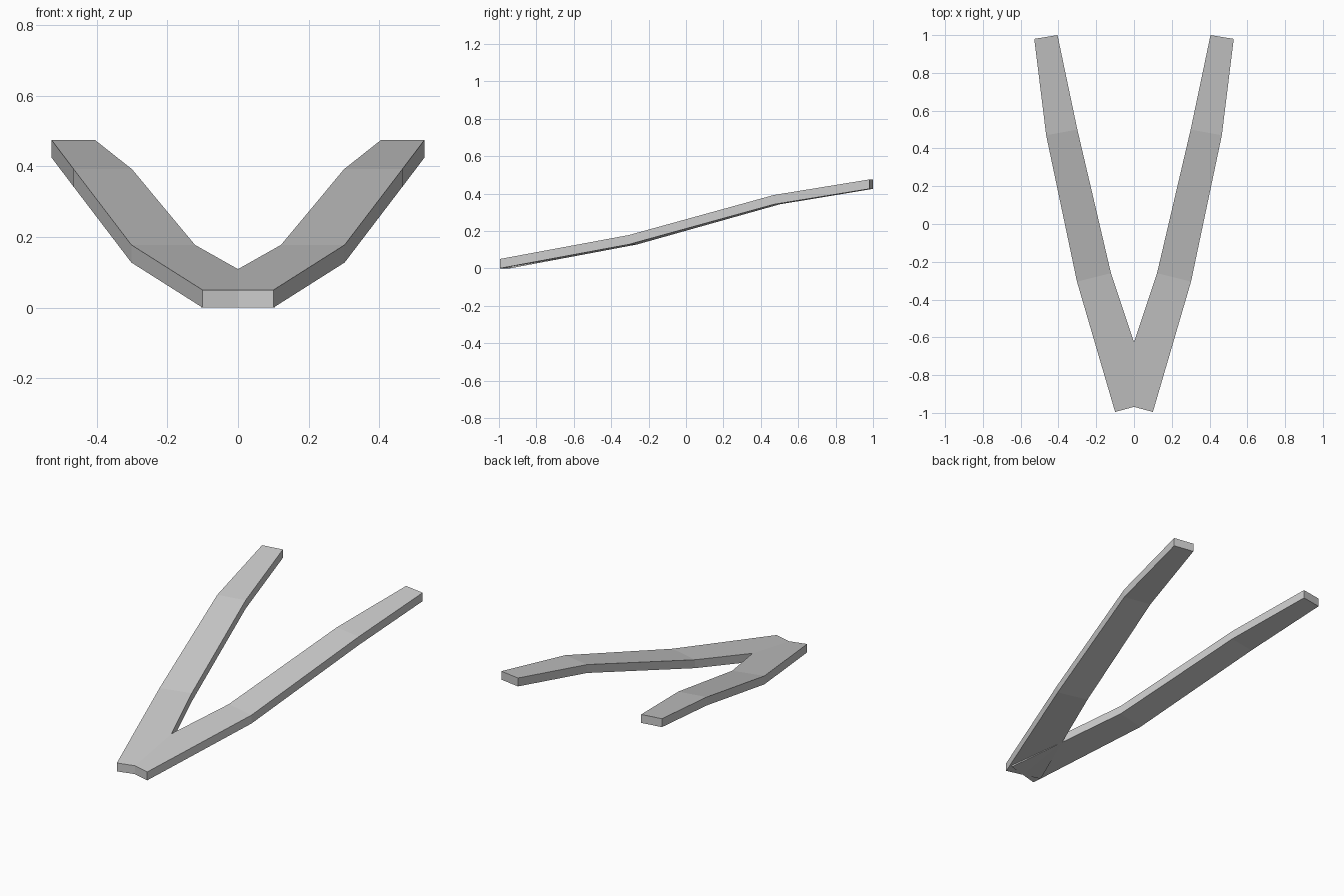
import bpy
import bmesh

cube = bpy.data.objects.get("Cube")
if cube:
    bpy.data.objects.remove(cube, do_unlink=True)

# Single plain grey material
grey = bpy.data.materials.new("light grey")
grey.use_nodes = True
colour = (0.6, 0.6, 0.6, 1)
grey.diffuse_color = colour
grey.node_tree.nodes["Principled BSDF"].inputs["Base Color"].default_value = colour

THICKNESS = 0.05

# Stations along the arm: inner (x, y), outer (x, y), top height
STATIONS = [
    ((-0.105, -0.94), (0.1, -0.995), 0.05),
    ((0.122, -0.26), (0.302, -0.305), 0.178),
    ((0.3, 0.5), (0.465, 0.47), 0.392),
    ((0.405, 1.0), (0.528, 0.98), 0.475),
]


def make_arm(name, side):
    """Bent flat bar, running from the crossed front to the raised back tip."""
    bm = bmesh.new()
    rings = []
    for inner, outer, top in STATIONS:
        corners = [(inner, top), (outer, top),
                   (outer, top - THICKNESS), (inner, top - THICKNESS)]
        rings.append([bm.verts.new((side * p[0], p[1], z)) for p, z in corners])
    for a, b in zip(rings, rings[1:]):
        for i in range(4):
            j = (i + 1) % 4
            bm.faces.new((a[i], a[j], b[j], b[i]))
    bm.faces.new(rings[0])
    bm.faces.new(rings[-1])
    bmesh.ops.recalc_face_normals(bm, faces=bm.faces)
    mesh = bpy.data.meshes.new(name)
    bm.to_mesh(mesh)
    bm.free()
    mesh.materials.append(grey)
    obj = bpy.data.objects.new(name, mesh)
    bpy.context.collection.objects.link(obj)


# The two arms cross at the front to form the V
make_arm("left_arm", 1)
make_arm("right_arm", -1)
